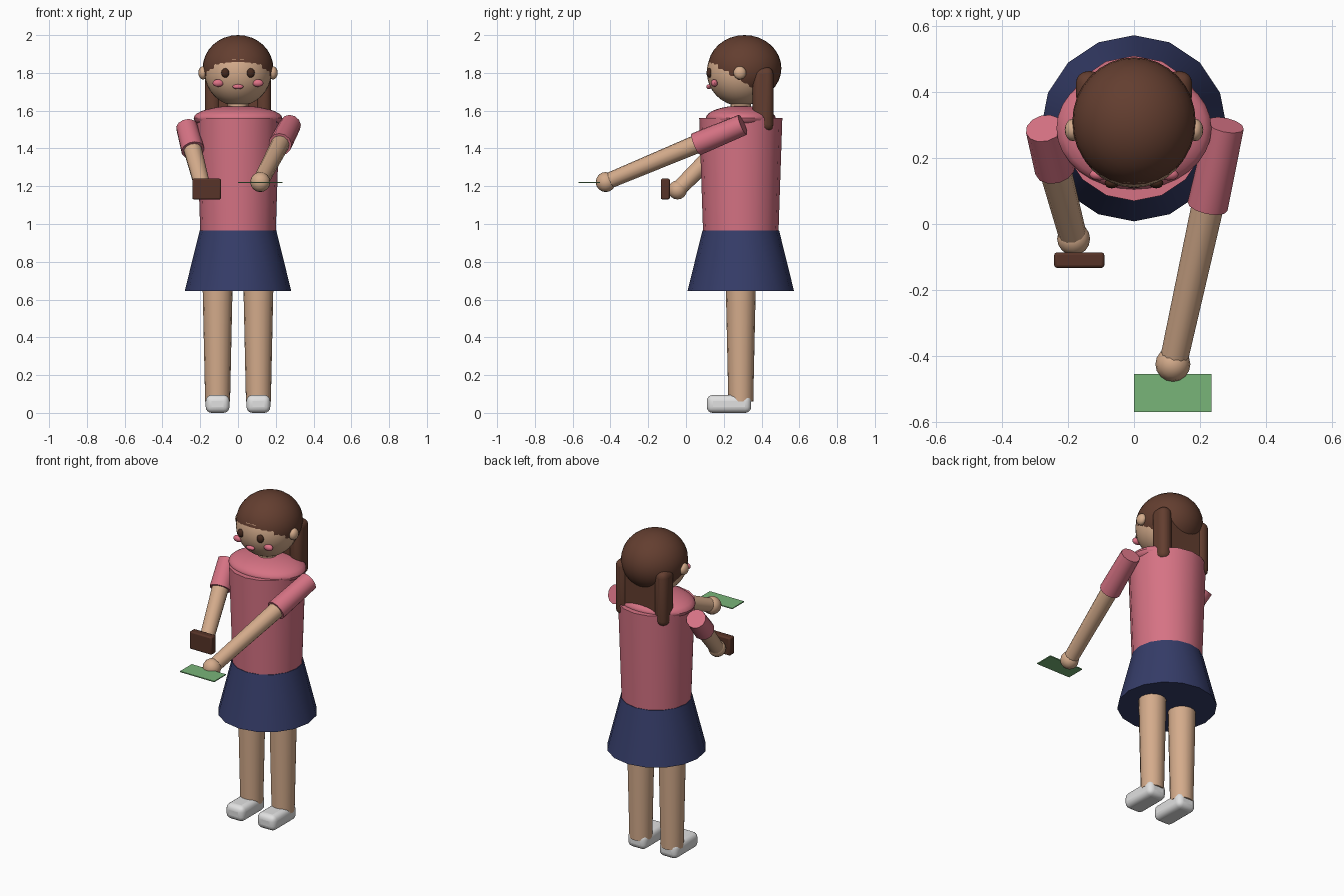
import bpy, math
from mathutils import Vector

cube = bpy.data.objects.get("Cube")
if cube:
    bpy.data.objects.remove(cube, do_unlink=True)


def material(name, rgb):
    m = bpy.data.materials.new(name)
    m.use_nodes = True
    m.diffuse_color = (*rgb, 1)
    bsdf = next(n for n in m.node_tree.nodes if n.type == 'BSDF_PRINCIPLED')
    bsdf.inputs["Base Color"].default_value = (*rgb, 1)
    return m


SKIN = material("skin", (0.66, 0.41, 0.26))
PINK = material("shirt pink", (0.67, 0.17, 0.23))
ROSE = material("cheek rose", (0.74, 0.17, 0.24))
NAVY = material("skirt navy", (0.036, 0.046, 0.14))
HAIR = material("hair brown", (0.125, 0.048, 0.029))
DARK = material("eye brown", (0.06, 0.023, 0.013))
CASE = material("case brown", (0.095, 0.034, 0.021))
GREEN = material("card green", (0.19, 0.46, 0.19))
WHITE = material("shoe white", (0.75, 0.75, 0.75))


def finish(name, mat, smooth=True):
    ob = bpy.context.object
    ob.name = ob.data.name = name
    ob.data.materials.append(mat)
    if smooth:
        bpy.ops.object.shade_smooth_by_angle(angle=math.radians(35))
    return ob


def ball(name, mat, loc, size, seg=32, rings=16):
    bpy.ops.mesh.primitive_uv_sphere_add(segments=seg, ring_count=rings, location=loc)
    bpy.context.object.scale = size
    bpy.ops.object.transform_apply(location=False, rotation=False, scale=True)
    return finish(name, mat)


def tube(name, mat, a, b, r1, r2, sides=16):
    a, b = Vector(a), Vector(b)
    d = b - a
    bpy.ops.mesh.primitive_cone_add(vertices=sides, radius1=r1, radius2=r2,
                                    depth=d.length, location=(a + b) / 2)
    if abs(d.x) + abs(d.y) > 1e-6:
        bpy.context.object.rotation_euler = d.to_track_quat('Z', 'Y').to_euler()
    return finish(name, mat)


def box(name, mat, lo, hi, bevel=0.0, segments=3):
    lo, hi = Vector(lo), Vector(hi)
    bpy.ops.mesh.primitive_cube_add(size=1, location=(lo + hi) / 2)
    ob = bpy.context.object
    ob.scale = hi - lo
    bpy.ops.object.transform_apply(location=False, rotation=False, scale=True)
    if bevel:
        m = ob.modifiers.new("round", 'BEVEL')
        m.width, m.segments = bevel, segments
    return finish(name, mat, smooth=bool(bevel))


Y = 0.29  # body axis

# Clothes
tube("skirt", NAVY, (0, Y, 0.645), (0, Y, 0.965), 0.282, 0.203)
tube("shirt", PINK, (0, Y, 0.965), (0, Y, 1.56), 0.2, 0.22)
ball("shoulders", PINK, (0, Y, 1.56), (0.235, 0.185, 0.066))

# Head and hair
tube("neck", SKIN, (0, Y, 1.58), (0, Y, 1.68), 0.055, 0.055)
ball("head", SKIN, (0, Y, 1.805), (0.178, 0.18, 0.18))
ball("hair_cap", HAIR, (0, 0.31, 1.825), (0.187, 0.195, 0.175))
box("back_hair", HAIR, (-0.14, 0.365, 1.5), (0.14, 0.452, 1.8), 0.03)

# Mouth
ball("mouth", ROSE, (0, 0.122, 1.727), (0.029, 0.014, 0.013), 16, 8)

# Mirrored parts
for side, s in (("left", 1), ("right", -1)):
    ball(side + "_ear", SKIN, (s * 0.185, 0.285, 1.8), (0.025, 0.034, 0.035), 16, 8)
    ball(side + "_eye", DARK, (s * 0.067, 0.124, 1.8), (0.022, 0.016, 0.025), 16, 8)
    ball(side + "_cheek", ROSE, (s * 0.105, 0.15, 1.746), (0.03, 0.018, 0.02), 16, 8)
    box(side + "_hair_strand", HAIR, (s * 0.135 - 0.041, 0.352, 1.49),
        (s * 0.135 + 0.041, 0.463, 1.83), 0.036, 4)
    tube(side + "_leg", SKIN, (s * 0.108, Y, 0.06), (s * 0.108, Y, 0.7), 0.066, 0.08)
    box(side + "_shoe", WHITE, (s * 0.108 - 0.063, 0.11, 0),
        (s * 0.108 + 0.063, 0.345, 0.095), 0.032, 4)

# Arms: sleeve covers the upper third
arms = (("left", (0.277, 0.3, 1.525), (0.118, -0.425, 1.222), 0.34, 0.053),
        ("right", (-0.272, 0.29, 1.515), (-0.183, -0.045, 1.18), 0.37, 0.05))
for side, shoulder, hand, part, r in arms:
    a, b = Vector(shoulder), Vector(hand)
    tube(side + "_sleeve", PINK, a, a.lerp(b, part), 0.057, 0.062, 12)
    tube(side + "_arm", SKIN, a.lerp(b, 0.05), b, 0.052, 0.042, 12)
    ball(side + "_hand", SKIN, b, (r, r, r), 16, 8)

# Held items
box("hand_case", CASE, (-0.242, -0.133, 1.13), (-0.09, -0.086, 1.24), 0.008, 2)
box("green_card", GREEN, (0, -0.57, 1.217), (0.235, -0.455, 1.223))
